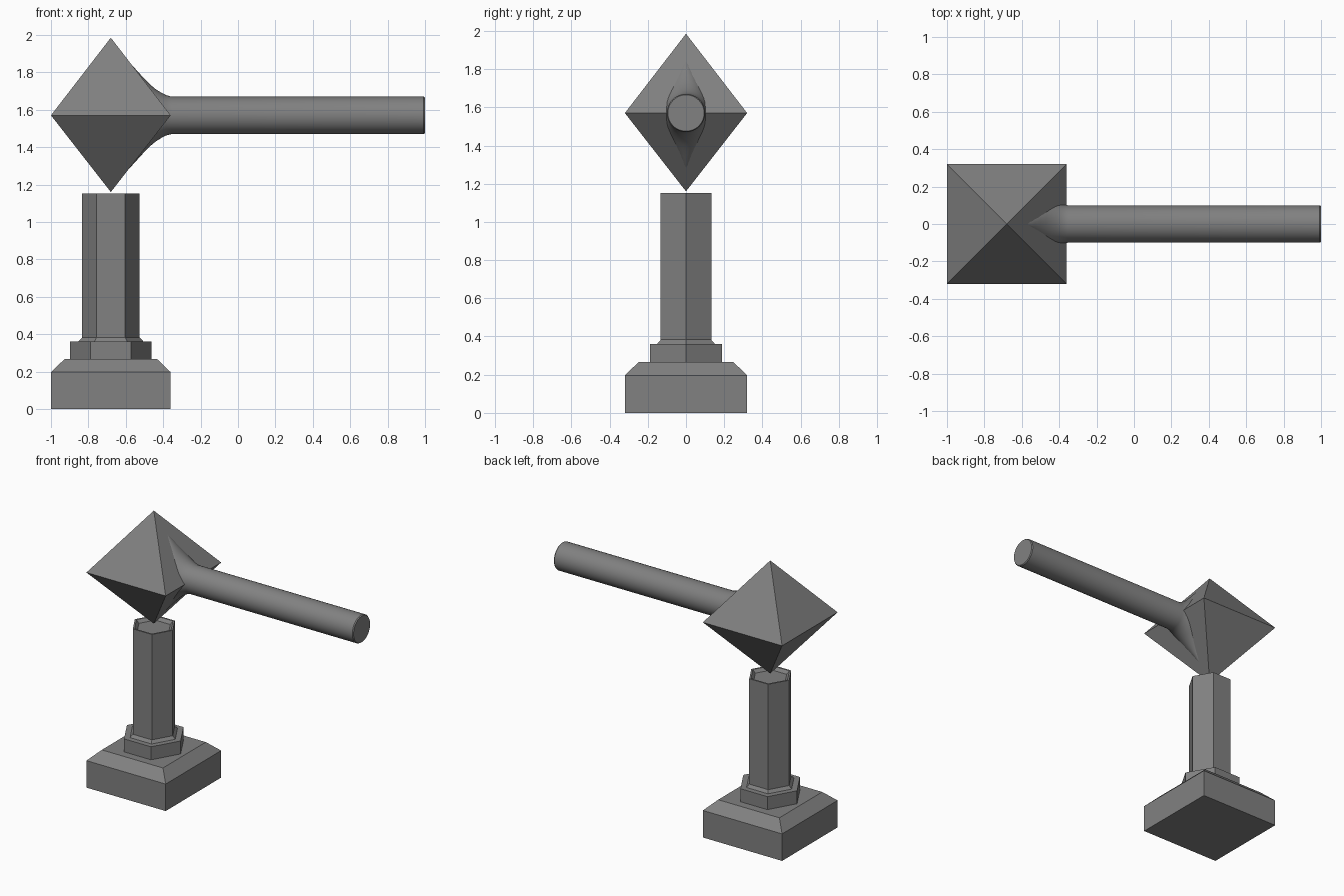
import bpy, bmesh, math

if "Cube" in bpy.data.objects:
    bpy.data.objects.remove(bpy.data.objects["Cube"])

CX = -0.68          # axis of pedestal and head
ZM = 1.57           # height of the bar

mat = bpy.data.materials.new("mid grey")
mat.diffuse_color = (0.22, 0.22, 0.22, 1)
mat.use_nodes = True
mat.node_tree.nodes["Principled BSDF"].inputs["Base Color"].default_value = mat.diffuse_color


def loft(name, rings, smooth=False):
    """Skin a list of closed point rings and cap both ends (single points allowed)."""
    bm = bmesh.new()
    vs = [[bm.verts.new(p) for p in r] for r in rings]
    for a, b in zip(vs, vs[1:]):
        n = max(len(a), len(b))
        for i in range(n):
            j = (i + 1) % n
            if len(a) == 1:
                bm.faces.new((a[0], b[j], b[i]))
            elif len(b) == 1:
                bm.faces.new((a[i], a[j], b[0]))
            else:
                bm.faces.new((a[i], a[j], b[j], b[i]))
    for r in (vs[0], vs[-1]):
        if len(r) > 2:
            bm.faces.new(r)
    bmesh.ops.recalc_face_normals(bm, faces=bm.faces)
    me = bpy.data.meshes.new(name)
    bm.to_mesh(me)
    bm.free()
    me.materials.append(mat)
    ob = bpy.data.objects.new(name, me)
    bpy.context.collection.objects.link(ob)
    if smooth:
        bpy.ops.object.select_all(action='DESELECT')
        ob.select_set(True)
        bpy.context.view_layer.objects.active = ob
        bpy.ops.object.shade_smooth_by_angle(angle=math.radians(35))
    return ob


def poly(n, r, z, start=0.0):
    """Horizontal regular polygon around the pedestal axis."""
    return [(CX + r * math.cos(start + i * math.tau / n),
             r * math.sin(start + i * math.tau / n), z) for i in range(n)]


def square(half, z):
    return poly(4, half * math.sqrt(2), z, math.pi / 4)


def oval(x, ry, rz, n=48):
    """Upright ellipse across the bar."""
    return [(x, ry * math.cos(i * math.tau / n), ZM + rz * math.sin(i * math.tau / n))
            for i in range(n)]


# square foot with a chamfered top
loft("foot", [square(0.32, 0), square(0.32, 0.197), square(0.247, 0.267)])

# hexagonal collar
loft("collar", [poly(6, 0.217, 0.26), poly(6, 0.217, 0.362)])

# hexagonal column, flared at the bottom, with a shallow dished top
loft("column", [poly(6, 0.177, 0.355), poly(6, 0.172, 0.364), poly(6, 0.153, 0.383),
                poly(6, 0.153, 1.152), poly(6, 0.14, 1.152), poly(6, 0.12, 1.13)])

# double pyramid head
loft("head", [[(CX, 0, 1.16)], square(0.32, ZM), [(CX, 0, 1.985)]])

# round bar with a blended root growing out of the head
loft("bar", [oval(*s) for s in (
    (-0.62, 0.03, 0.325), (-0.57, 0.07, 0.272), (-0.53, 0.10, 0.228),
    (-0.50, 0.118, 0.195), (-0.47, 0.125, 0.165), (-0.44, 0.122, 0.14),
    (-0.41, 0.115, 0.121), (-0.385, 0.106, 0.108), (-0.355, 0.1, 0.1),
    (0.993, 0.1, 0.1), (1.0, 0.095, 0.095))], smooth=True)
